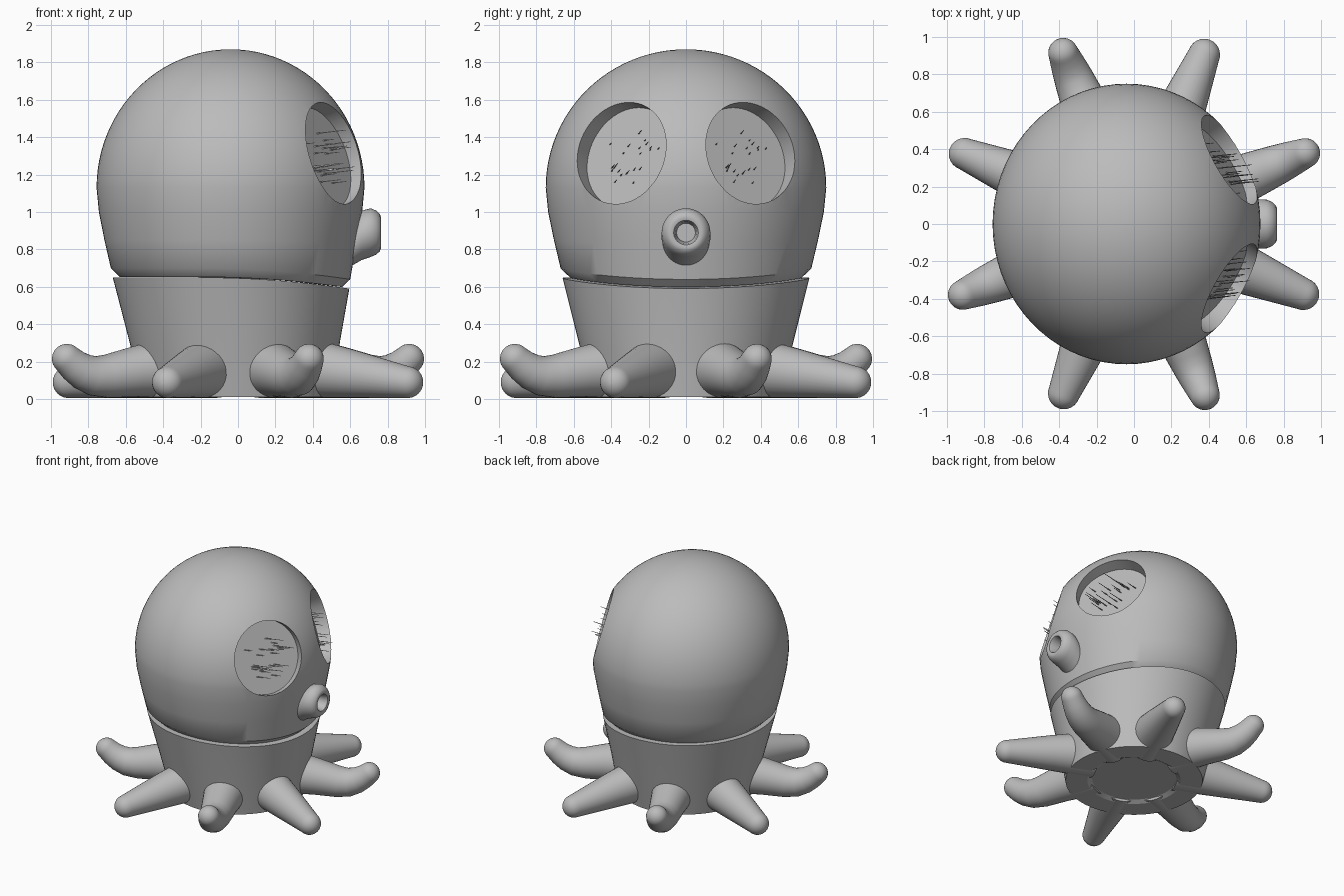
import bpy, bmesh, random
from math import sin, cos, pi, radians
from mathutils import Vector, Matrix

cube = bpy.data.objects.get("Cube")
if cube:
    bpy.data.objects.remove(cube, do_unlink=True)

grey = bpy.data.materials.new("plain_grey")
grey.use_nodes = True
grey.diffuse_color = (0.5, 0.5, 0.5, 1)
grey.node_tree.nodes["Principled BSDF"].inputs["Base Color"].default_value = (0.5, 0.5, 0.5, 1)


def finish(name, bm, angle=35):
    bmesh.ops.remove_doubles(bm, verts=bm.verts, dist=1e-5)
    bmesh.ops.recalc_face_normals(bm, faces=bm.faces)
    mesh = bpy.data.meshes.new(name)
    bm.to_mesh(mesh)
    bm.free()
    mesh.materials.append(grey)
    ob = bpy.data.objects.new(name, mesh)
    bpy.context.collection.objects.link(ob)
    smooth(ob, angle)
    return ob


def smooth(ob, angle=35):
    bpy.ops.object.select_all(action='DESELECT')
    bpy.context.view_layer.objects.active = ob
    ob.select_set(True)
    bpy.ops.object.shade_smooth_by_angle(angle=radians(angle))


def loft(rings):
    """Skin a list of (centre, side axis, up axis, radius, segments) rings and cap both ends."""
    bm = bmesh.new()
    loops = []
    for c, u, v, r, n in rings:
        loops.append([bm.verts.new(c + r * (cos(2 * pi * i / n) * u + sin(2 * pi * i / n) * v))
                      for i in range(n)])
    for a, b in zip(loops, loops[1:]):
        n = len(a)
        for i in range(n):
            j = (i + 1) % n
            bm.faces.new((a[i], a[j], b[j], b[i]))
    bm.faces.new(loops[0][::-1])
    bm.faces.new(loops[-1])
    return bm


X, Y, Z = Vector((1, 0, 0)), Vector((0, 1, 0)), Vector((0, 0, 1))


def revolve(profile):
    """Turn (radius, height) points; the face side is a little flattened and the seam dips there."""
    bm = loft([(Vector((0, 0, z)), X, Y, r, 72) for r, z in profile])
    for v in bm.verts:
        k = min(1, v.co.z / 0.7)
        v.co.x = v.co.x * (1 - 0.045 * k) - 0.04 * k
        near_seam = max(0, 1 - abs(v.co.z - 0.675) / 0.25)
        if abs(v.co.z - 0.675) < 0.03:
            near_seam = 1
        v.co.z -= 0.06 * (max(0, v.co.x + 0.2) / 0.8) ** 2 * near_seam
    return bm


# Lower body with a shallow recess underneath
finish("lower_body", revolve([(0.3, 0.03), (0.31, 0.03), (0.345, 0.012), (0.505, 0.012),
                              (0.575, 0.31), (0.66, 0.65), (0.64, 0.65), (0.3, 0.65)]), 25)

# Domed head with a chamfered lower rim
dome = [(0.75 * cos(t), 1.13 + 0.74 * sin(t)) for t in [i * pi / 48 for i in range(24)]]
head = finish("head", revolve([(0.3, 0.653), (0.62, 0.653), (0.67, 0.7), (0.706, 0.85),
                               (0.737, 1.0)] + dome + [(0.004, 1.87)]))

# Round eye sockets with flat floors, cut out of the head
cutters = []
for side in (-1, 1):
    n = Vector((0.8, 0.52 * side, 0.3)).normalized()
    u = Z.cross(n).normalized()
    v = n.cross(u)
    rim = Vector((0.52, 0.35 * side, 1.32))
    bm = loft([(rim + n * d, u, v, 0.27, 64) for d in (-0.1, 0.4)])
    for vert in bm.verts:
        vert.co += v * (vert.co - rim).dot(v) * 0.04
    cutter = finish("eye_cutter", bm)
    cutter.hide_render = True
    cutters.append(cutter)
    mod = head.modifiers.new("eye_socket", 'BOOLEAN')
    mod.operation = 'DIFFERENCE'
    mod.solver = 'EXACT'
    mod.object = cutter

    # Fine bristles standing out of the socket floor
    rng = random.Random(7)
    bristles = bmesh.new()
    for i in range(22):
        a, r = rng.uniform(0, 2 * pi), rng.uniform(0.05, 0.19)
        start = rim - n * 0.105 + r * (cos(a) * u + sin(a) * v)
        way = Vector((1, 0.1, 0.12)).normalized()
        size = rng.uniform(0.06, 0.17)
        place = Matrix.Translation(start + way * size / 2) @ way.to_track_quat('Z', 'Y').to_matrix().to_4x4()
        bmesh.ops.create_cone(bristles, cap_ends=True, segments=3, radius1=0.004,
                              radius2=0.002, depth=size, matrix=place)
    finish("left_eye_bristles" if side > 0 else "right_eye_bristles", bristles)

graph = bpy.context.evaluated_depsgraph_get()
carved = bpy.data.meshes.new_from_object(head.evaluated_get(graph))
head.modifiers.clear()
head.data = carved
for cutter in cutters:
    bpy.data.objects.remove(cutter, do_unlink=True)
smooth(head)

# Spout: tapered underside, rounded lip and a hollow bore
spout = [(0.54, 0.775, 0.1), (0.6, 0.83, 0.122), (0.66, 0.875, 0.132), (0.71, 0.89, 0.13),
         (0.74, 0.89, 0.117), (0.758, 0.89, 0.1), (0.765, 0.89, 0.083), (0.76, 0.89, 0.066),
         (0.74, 0.89, 0.058), (0.68, 0.89, 0.05)]
finish("spout", loft([(Vector((x, 0, z)), Y, Z, r, 40) for x, z, r in spout]), 50)


def tentacle(name, path, angle):
    """Round tapered arm through (reach, height, radius) points with a ball tip."""
    pts = [Vector((x, 0, z)) for x, z, r in path]
    rings = []
    for i, (x, z, r) in enumerate(path):
        t = (pts[min(i + 1, len(pts) - 1)] - pts[max(i - 1, 0)]).normalized()
        rings.append((pts[i], Y, t.cross(Y), r, 32))
    r = path[-1][2]
    for k in range(1, 8):
        a = k * pi / 2 / 7.3
        rings.append((pts[-1] + t * r * sin(a), Y, t.cross(Y), r * cos(a), 32))
    bm = loft(rings)
    bmesh.ops.rotate(bm, verts=bm.verts, matrix=Matrix.Rotation(angle, 3, 'Z'))
    finish(name, bm, 50)


# Eight arms, alternately curled up and straight
straight = [(0.33, 0.175, 0.17), (0.65, 0.135, 0.13), (0.98, 0.09, 0.085)]
curled = [(0.33, 0.175, 0.17), (0.6, 0.145, 0.135), (0.76, 0.122, 0.116), (0.84, 0.125, 0.106),
          (0.9, 0.148, 0.097), (0.95, 0.18, 0.088), (0.99, 0.215, 0.08)]
for k in range(8):
    kind, path = (("curled", curled), ("straight", straight))[k % 2]
    tentacle(f"{kind}_tentacle_{k // 2 + 1}", path, radians(22.5 + 45 * k))
